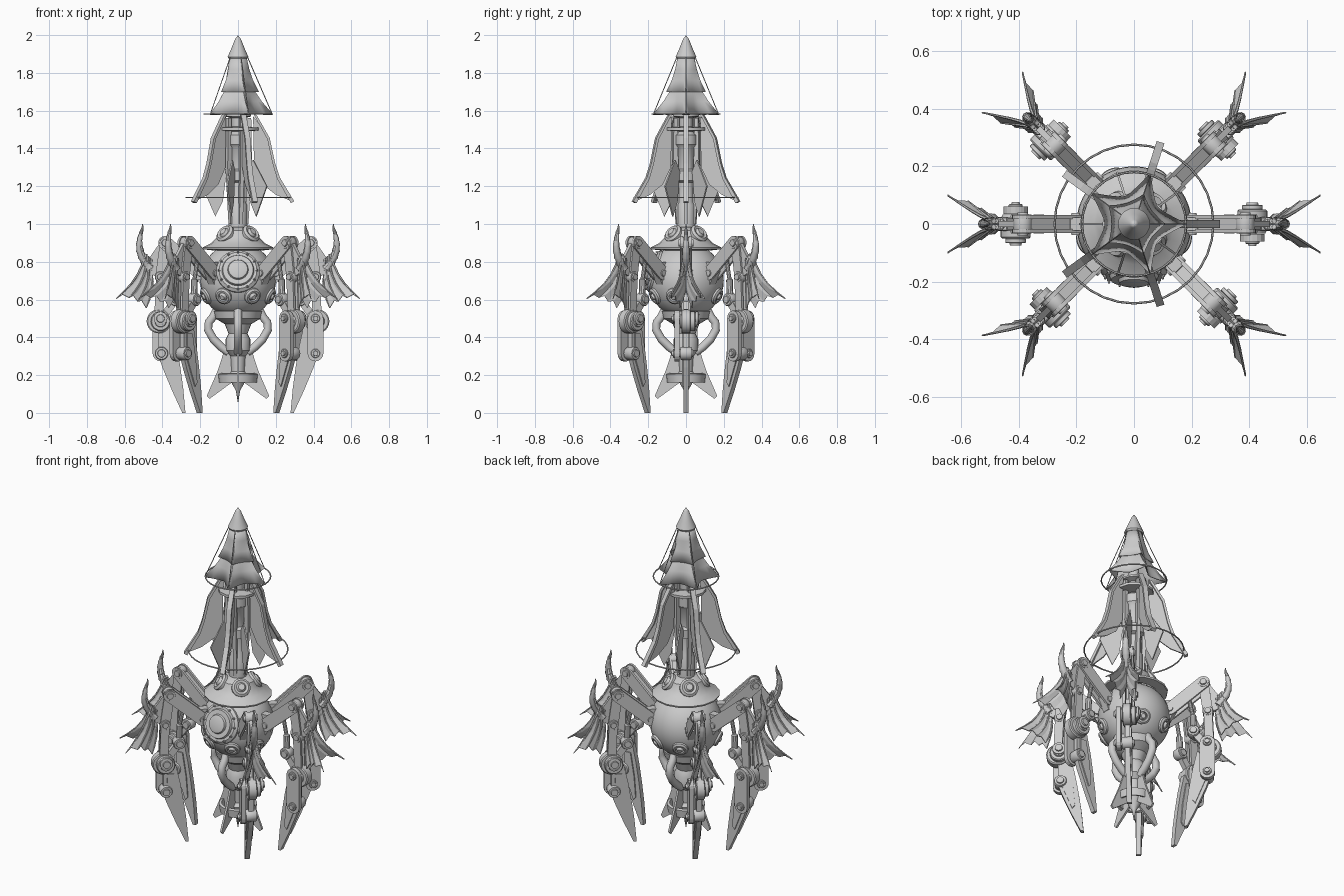
import bpy, bmesh
from math import sin, cos, pi, radians
from mathutils import Vector, Matrix

if "Cube" in bpy.data.objects:
    bpy.data.objects.remove(bpy.data.objects["Cube"])

LEGS = [0, 45, 135, 180, 225, 315]
FIVE = [72 * i for i in range(5)]
FOUR = [0, 90, 180, 270]
DIAG = [45, 135, 225, 315]


def finish(name, bm, angles=(0,), smooth=False):
    """Make an object and its copies turned about the z axis."""
    bmesh.ops.recalc_face_normals(bm, faces=bm.faces)
    me = bpy.data.meshes.new(name)
    bm.to_mesh(me)
    bm.free()
    if smooth:
        for p in me.polygons:
            p.use_smooth = True
        me.set_sharp_from_angle(angle=radians(35))
    obs = []
    for a in angles:
        ob = bpy.data.objects.new(name, me)
        ob.rotation_euler.z = radians(a)
        bpy.context.collection.objects.link(ob)
        obs.append(ob)
    return obs


def lathe(name, prof, angles=(0,), seg=32, at=(0, 0, 0), axis=(0, 0, 1), smooth=True):
    """Spin (radius, height) points around an axis."""
    bm = bmesh.new()
    vs = [bm.verts.new((r, 0, z)) for r, z in prof]
    es = [bm.edges.new(p) for p in zip(vs, vs[1:])]
    bmesh.ops.spin(bm, geom=vs + es, cent=(0, 0, 0), axis=(0, 0, 1), angle=2 * pi, steps=seg)
    bmesh.ops.remove_doubles(bm, verts=bm.verts, dist=1e-5)
    m = Matrix.Translation(at) @ Vector(axis).to_track_quat('Z', 'Y').to_matrix().to_4x4()
    bm.transform(m)
    return finish(name, bm, angles, smooth)


def disc(name, r, h, at, axis, angles=(0,), seg=24):
    """Closed drum centred on a point, with a raised hub on both sides."""
    half = [(r, h * .4), (r * .9, h / 2), (r * .6, h / 2), (r * .55, h / 2 + .008), (0, h / 2 + .008)]
    return lathe(name, [(x, -z) for x, z in half[::-1]] + half, angles, seg, at, axis)


def plate(name, pts, t, angles=(0,), y=0):
    """Flat outline in the radius-height plane, given a thickness."""
    bm = bmesh.new()
    f = bm.faces.new([bm.verts.new((r, y - t / 2, z)) for r, z in pts])
    g = bmesh.ops.extrude_face_region(bm, geom=[f])['geom']
    bmesh.ops.translate(bm, vec=(0, t, 0), verts=[v for v in g if isinstance(v, bmesh.types.BMVert)])
    return finish(name, bm, angles)


def link(name, p, q, r, t, angles=(0,), y=0):
    """Round-ended bar between two pivots."""
    p, q = Vector(p), Vector(q)
    a0 = (q - p).angle_signed(Vector((1, 0)))
    pts = []
    for c, s in ((q, -pi / 2), (p, pi / 2)):
        pts += [(c.x + r * cos(a0 + s + pi * i / 8), c.y + r * sin(a0 + s + pi * i / 8)) for i in range(9)]
    plate(name, pts, t, angles, y)


def tube(name, path, radii, angles=(0,), seg=10, close=False):
    """Round tube along a path with a radius at each point."""
    path = [Vector(p) for p in path]
    n = len(path)
    bm = bmesh.new()
    rings = []
    for i, p in enumerate(path):
        d = path[(i + 1) % n if close else min(i + 1, n - 1)] - path[i - 1 if close else max(i - 1, 0)]
        q = d.to_track_quat('Z', 'Y')
        if abs(d.normalized().y) < .001 and not close:
            q = Matrix((Vector((0, 1, 0)).cross(d.normalized()), (0, 1, 0), d.normalized())).transposed().to_quaternion()
        r = radii[i] if isinstance(radii, (list, tuple)) else radii
        rings.append([bm.verts.new(p + q @ Vector((r * cos(2 * pi * k / seg), r * sin(2 * pi * k / seg), 0)))
                      for k in range(seg)])
    for i in range(n if close else n - 1):
        a, b = rings[i], rings[(i + 1) % n]
        for k in range(seg):
            bm.faces.new((a[k], a[(k + 1) % seg], b[(k + 1) % seg], b[k]))
    if not close:
        bm.faces.new(rings[0])
        bm.faces.new(rings[-1])
    return finish(name, bm, angles, True)


def hoop(name, R, z, r):
    tube(name, [(R * cos(pi * i / 16), R * sin(pi * i / 16), z) for i in range(32)], r, seg=6, close=True)


def canopy(name, prof, depth):
    """Five-pointed umbrella with hollowed sides."""
    bm = bmesh.new()
    rings = []
    for k, (r, z) in enumerate(prof):
        dip = depth * k / (len(prof) - 1)
        ring = []
        for i in range(40):
            rr = r * (1 - dip * sin(pi * (i % 8) / 8) ** .7)
            ring.append(bm.verts.new((rr * cos(pi * i / 20), rr * sin(pi * i / 20), z)))
        rings.append(ring)
    for a, b in zip(rings, rings[1:]):
        for i in range(40):
            bm.faces.new((a[i], a[(i + 1) % 40], b[(i + 1) % 40], b[i]))
    for ob in finish(name, bm, (0,), True):
        ob.modifiers.new("thickness", 'SOLIDIFY').thickness = .005


# Round hull with portholes
lathe("hull", [(.2 * sin(pi * i / 20), .7 - .2 * cos(pi * i / 20)) for i in range(21)], seg=40)
fd = Vector((0, -1, .3)).normalized()
fc = Vector((0, 0, .7)) + fd * .17
lathe("front_porthole", [(.115, -.02), (.115, .005), (.1, .018), (.085, .018), (.08, .033), (.055, .033),
                         (.05, .045), (.03, .05), (0, .05)], at=fc, axis=fd)
for i in range(12):
    a = pi * i / 6
    disc("porthole_bolt", .007, .012, fc + fd * .015 + Vector((.1 * cos(a), .03 * sin(a), .096 * sin(a))), fd, seg=8)
for az in (-65, -115, -20, -160, 65, 115):
    d = Vector((cos(radians(az)), sin(radians(az)), -.45)).normalized()
    lathe("small_porthole", [(.045, -.02), (.045, .01), (.035, .018), (.025, .018), (.022, .008), (.012, .025), (0, .025)],
          at=Vector((0, 0, .7)) + d * .195, axis=d, seg=20)

# Collar over the hull
lathe("collar", [(.13, .86), (.185, .866), (.188, .876), (.14, .9), (.11, .93), (.095, .965), (.06, .985), (0, .985)], seg=16)
d = Vector((1, 0, .75)).normalized()
lathe("collar_porthole", [(.052, -.04), (.052, .02), (.04, .03), (.027, .025), (.018, .037), (0, .037)],
      DIAG, 20, Vector((.085, 0, .94)), d)

# Mast, collars and finial
lathe("mast", [(.05, .98), (.05, 1.1), (.04, 1.12), (.04, 1.22), (.062, 1.23), (.062, 1.28), (.04, 1.29), (.045, 1.4),
               (.06, 1.42), (.06, 1.47), (.035, 1.49), (.11, 1.495), (.11, 1.51), (.035, 1.515), (.035, 1.56),
               (.07, 1.57), (.07, 1.58), (.03, 1.59), (.025, 1.88)], seg=12)
lathe("finial", [(0, 1.875), (.05, 1.875), (.055, 1.885), (.035, 1.93), (.015, 1.98), (0, 2)], seg=24)
plate("mast_brace", [(.04, 1.0), (.055, 1.0), (.075, 1.3), (.07, 1.56), (.05, 1.56)], .02, FIVE)

# Upper canopies with cables and hoop
canopy("top_canopy", [(.045, 1.885), (.06, 1.82), (.08, 1.76), (.11, 1.7)], .3)
canopy("middle_canopy", [(.05, 1.76), (.085, 1.71), (.125, 1.65), (.185, 1.58)], .45)
tube("canopy_cable", [(.05, 0, 1.885), (.18, 0, 1.585)], .0025, FIVE, 6)
hoop("upper_hoop", .18, 1.582, .004)

# Radial sails with outer ribs and hoop
plate("sail", [(.08, 1.57), (.09, 1.56), (.165, 1.45), (.19, 1.32), (.215, 1.24), (.285, 1.12), (.2, 1.155), (.13, 1.21),
               (.085, 1.3)], .008, FIVE)
plate("sail_rib", [(.08, 1.585), (.1, 1.575), (.168, 1.455), (.197, 1.32), (.222, 1.245), (.298, 1.12), (.28, 1.11),
                   (.207, 1.24), (.183, 1.32), (.155, 1.45)], .028, FIVE)
plate("inner_sail", [(.06, 1.28), (.1, 1.34), (.19, 1.2), (.12, 1.04), (.08, 1.12)], .008, [a + 36 for a in FIVE])
hoop("lower_hoop", .275, 1.14, .004)

# Tail: body, bent pipes, fins, ring and spike
lathe("tail_body", [(0, .54), (.13, .54), (.12, .5), (.07, .47), (.05, .42), (.065, .39), (.065, .33), (.04, .3), (.035, .22),
                    (.05, .2), (.03, .15), (.012, .12), (0, .05)], seg=24)
tube("tail_pipe", [(.11, 0, .55), (.13, 0, .51), (.155, 0, .48), (.158, 0, .44), (.13, 0, .39), (.09, 0, .35), (.05, 0, .32)],
     .022, FOUR, 12)
plate("tail_fin", [(.03, .38), (.06, .37), (.105, .23), (.165, .09), (.15, .075), (.02, .17)], .012, FOUR)
lathe("tail_ring", [(.1, .16), (.105, .205), (.09, .21), (.085, .165), (.1, .16)], seg=32)

# Legs: arms and joints
Y = (0, 1, 0)
for y in (-.024, .024):
    link("upper_arm", (.2, .74), (.385, .9), .037, .014, LEGS, y)
    link("forearm", (.385, .9), (.41, .72), .028, .012, LEGS, y * .6)
    link("lower_arm", (.41, .72), (.42, .49), .024, .014, LEGS, y * .7)
link("arm_core", (.21, .76), (.37, .895), .018, .04, LEGS)
plate("shoulder_block", [(.15, .68), (.2, .68), (.24, .75), (.22, .8), (.15, .8)], .045, LEGS)
for p, r, h in (((.2, 0, .74), .03, .06), ((.385, 0, .9), .032, .065), ((.41, 0, .72), .03, .05),
                ((.42, 0, .485), .064, .05), ((.33, 0, .6), .034, .05),
                ((.41, .058, .5), .036, .016), ((.41, .025, .485), .052, .05)):
    disc("leg_joint", r, h, p, Y, LEGS)
tube("leg_piston", [(.3, 0, .83), (.325, 0, .71), (.326, 0, .705), (.33, 0, .6)], [.011, .011, .018, .018], LEGS, 10)
link("knee_strut", (.33, .6), (.41, .49), .02, .03, LEGS)

# Legs: lower link and claw blade
link("lower_link", (.41, .5), (.41, .315), .042, .026, LEGS, -.047)
for z in (.5, .315):
    disc("link_pin", .024, .03, (.41, -.054, z), Y, LEGS, 16)
disc("ankle_joint", .035, .06, (.405, 0, .315), Y, LEGS)
plate("claw_blade", [(.35, .47), (.42, .45), (.42, .3), (.4, .24), (.35, .12), (.295, 0), (.278, 0), (.29, .13),
                     (.305, .24), (.325, .36)], .028, LEGS)
plate("claw_ridge", [(.36, .42), (.4, .42), (.395, .28), (.34, .14), (.325, .16), (.335, .28)], .042, LEGS)

# Ringed horn on the outside of each leg
path, rad = [], []
for i in range(7):
    for dt, k in ((0, 1.1), (.12, .95)):
        u = i / 7 + dt
        path.append((.465 + .06 * sin(u * 2.6) * (1 - .4 * u) + .02 * u, 0, .76 + .225 * u))
        rad.append(.022 * (1 - .75 * u * u) * k)
path.append((.505, 0, 1.0))
rad.append(.002)
tube("horn", path, rad, LEGS, 10)
plate("horn_bracket", [(.37, .9), (.4, .92), (.47, .82), (.47, .74), (.43, .72), (.4, .78)], .02, LEGS)

# Pair of folded wings on each leg
tips = [(.645, .1, .605), (.575, .08, .61), (.53, .055, .59), (.485, .035, .555)]
for s in (-1, 1):
    rows = []
    for k, (x, y, z) in enumerate(tips):
        root = Vector((.485 - .008 * k, s * .01, .84 - .01 * k))
        tip = Vector((x, s * y, z))
        rows.append([root.lerp(tip, j / 5) + Vector((-.02, -s * .02, -.012)) * sin(pi * j / 5) for j in range(6)])
    fan = []
    for k, row in enumerate(rows):
        fan.append(row)
        if k < 3:
            fan.append([a.lerp(b, .5) + Vector((0, -s * .008 * j / 5, .02 * (j / 5) ** 2))
                        for j, (a, b) in enumerate(zip(row, rows[k + 1]))])
    bm = bmesh.new()
    fan = [[bm.verts.new(p) for p in row] for row in fan]
    for a, b in zip(fan, fan[1:]):
        for j in range(5):
            bm.faces.new((a[j], a[j + 1], b[j + 1], b[j]))
    for ob in finish("wing", bm, LEGS):
        ob.modifiers.new("thickness", 'SOLIDIFY').thickness = .005
    for row in rows:
        tube("wing_rib", row, [.009, .007, .006, .005, .004, .002], LEGS, 6)
